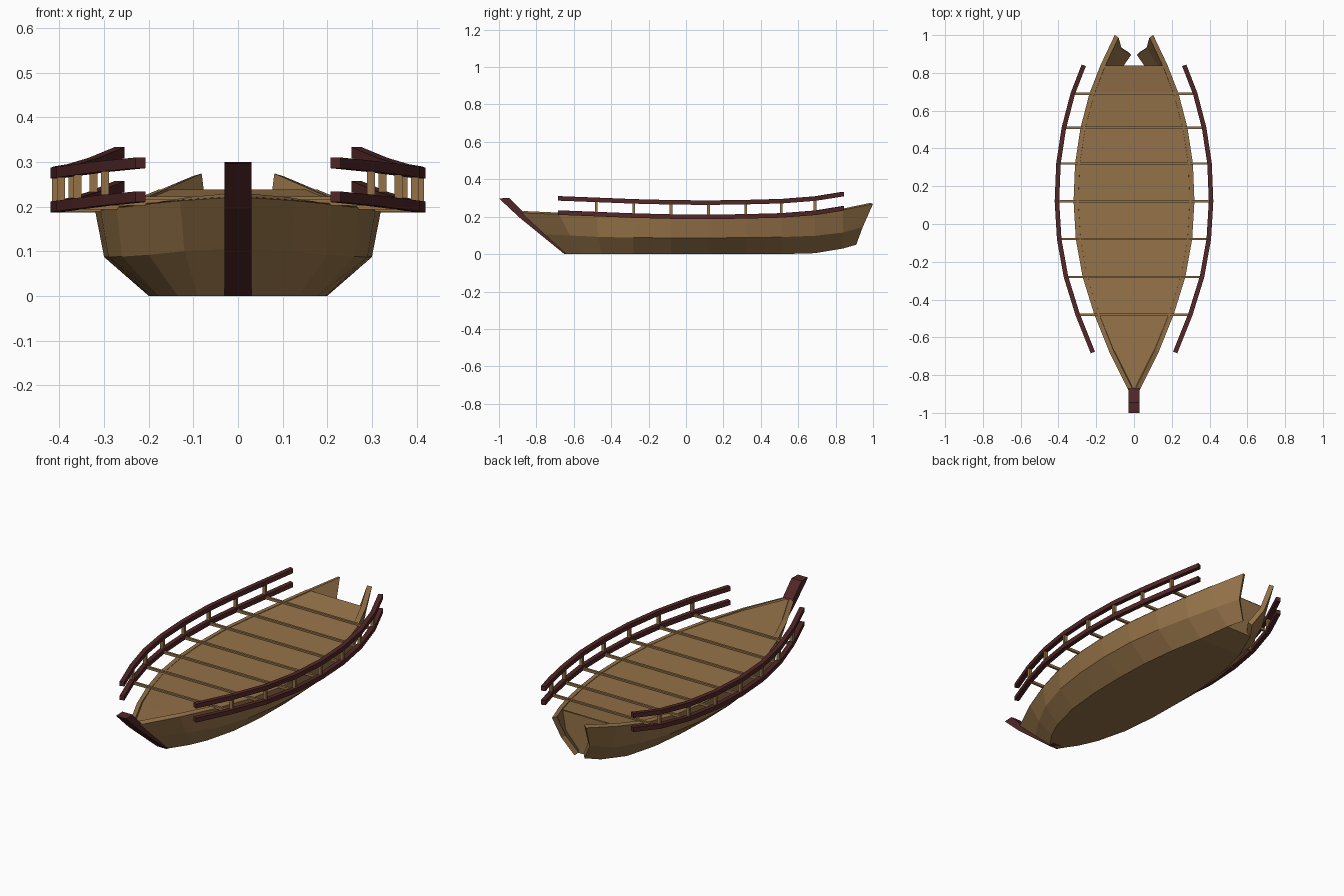
import bpy, bmesh
from mathutils import Vector

if "Cube" in bpy.data.objects:
    bpy.data.objects.remove(bpy.data.objects["Cube"])


def material(name, rgb):
    m = bpy.data.materials.new(name)
    m.diffuse_color = (*rgb, 1)
    m.use_nodes = True
    m.node_tree.nodes["Principled BSDF"].inputs["Base Color"].default_value = m.diffuse_color
    return m


PLANK = material("plank_wood", (0.30, 0.17, 0.066))
DARK = material("dark_red_wood", (0.085, 0.02, 0.02))

# Hull stations, bow to stern: bottom, chine and sheer points (x, y, z)
STATIONS = [
    ((.03, -.64, 0), (.03, -.755, .105), (.03, -.88, .22)),
    ((.09, -.55, 0), (.12, -.62, .1), (.13, -.68, .213)),
    ((.135, -.45, 0), (.2, -.47, .092), (.21, -.48, .205)),
    ((.178, -.28, 0), (.26, -.28, .088), (.272, -.28, .197)),
    ((.197, -.08, 0), (.29, -.08, .087), (.308, -.08, .192)),
    ((.2, .12, 0), (.3, .12, .087), (.32, .12, .19)),
    ((.192, .32, 0), (.292, .32, .088), (.312, .32, .193)),
    ((.17, .51, 0), (.263, .51, .091), (.283, .51, .198)),
    ((.13, .69, .005), (.215, .69, .098), (.236, .69, .212)),
    ((.078, .84, .03), (.155, .84, .115), (.178, .84, .236)),
    ((.03, .91, .05), (.085, .945, .145), (.102, 1.0, .268)),
]


def make(name, verts, faces, mat, fix_normals=True):
    me = bpy.data.meshes.new(name)
    me.from_pydata([tuple(v) for v in verts], [], faces)
    if fix_normals:
        bm = bmesh.new()
        bm.from_mesh(me)
        bmesh.ops.recalc_face_normals(bm, faces=bm.faces)
        bm.to_mesh(me)
        bm.free()
    me.materials.append(mat)
    ob = bpy.data.objects.new(name, me)
    bpy.context.collection.objects.link(ob)
    return ob


def mirror(ob):
    m = ob.modifiers.new("mirror", 'MIRROR')
    m.use_mirror_merge = False


def box(name, center, size, mat):
    c = Vector(center)
    v = [c + Vector((sx * size[0], sy * size[1], sz * size[2])) / 2
         for sx in (-1, 1) for sy in (-1, 1) for sz in (-1, 1)]
    f = [(0, 1, 3, 2), (4, 6, 7, 5), (0, 4, 5, 1),
         (2, 3, 7, 6), (0, 2, 6, 4), (1, 5, 7, 3)]
    return make(name, v, f, mat)


def ladder(name, pts, lift, mat, up):
    """Flat strip joining left and right copies of each point."""
    v = [(s * x, y, z + lift) for x, y, z in pts for s in (-1, 1)]
    f = []
    for i in range(0, len(v) - 2, 2):
        q = (i, i + 1, i + 3, i + 2)
        f.append(q if up else q[::-1])
    return make(name, v, f, mat, False)


# Hull side: two strakes with thickness, mirrored
verts = [p for st in STATIONS for p in st]
faces = [(3 * i + k, 3 * i + 3 + k, 3 * i + 4 + k, 3 * i + 1 + k)
         for i in range(len(STATIONS) - 1) for k in (0, 1)]
side = make("hull_side", verts, faces, PLANK, False)
sol = side.modifiers.new("thickness", 'SOLIDIFY')
sol.thickness = 0.025
sol.offset = -1
mirror(side)

# Bottom, deck and transom
ladder("hull_bottom", [s[0] for s in STATIONS[:-1]], 0, PLANK, False)
ladder("deck", [s[2] for s in STATIONS[:-1]], .002, PLANK, True)
ladder("transom", STATIONS[9], 0, PLANK, True)

# Stem post: side profile extruded across
profile = [(-.65, 0), (-.89, .195), (-1, .298), (-.945, .3), (-.868, .222), (-.61, 0)]
n = len(profile)
verts = [(x, y, z) for x in (-.03, .03) for y, z in profile]
faces = [tuple(range(n)), tuple(range(n, 2 * n))]
faces += [(i, (i + 1) % n, n + (i + 1) % n, n + i) for i in range(n)]
make("stem_post", verts, faces, DARK)

# Rails follow the sheer, set outboard
RAIL = [Vector(s[2]) + Vector((.088, 0, 0)) for s in STATIONS[1:10]]


def rail(name, lift):
    w, h = .012, .012
    verts, faces = [], []
    for i, p in enumerate(RAIL):
        t = RAIL[min(i + 1, len(RAIL) - 1)] - RAIL[max(i - 1, 0)]
        side_dir = Vector((t.y, -t.x, 0)).normalized() * w
        for a, b in ((-1, -1), (1, -1), (1, 1), (-1, 1)):
            verts.append(p + side_dir * a + Vector((0, 0, lift + h * b)))
    for i in range(len(RAIL) - 1):
        for k in range(4):
            j = (k + 1) % 4
            faces.append((4 * i + k, 4 * i + j, 4 * i + 4 + j, 4 * i + 4 + k))
    e = len(verts) - 4
    faces += [(0, 1, 2, 3), (e, e + 1, e + 2, e + 3)]
    mirror(make(name, verts, faces, DARK))


rail("lower_rail", .009)
rail("upper_rail", .085)

# Cross beams over the deck and posts between the rails
for i, p in enumerate(RAIL[1:-1], 1):
    box(f"cross_beam_{i}", (0, p.y, p.z + .004), (2 * p.x, .012, .014), PLANK)
    mirror(box(f"rail_post_{i}", (p.x, p.y, p.z + .047), (.018, .014, .068), PLANK))
